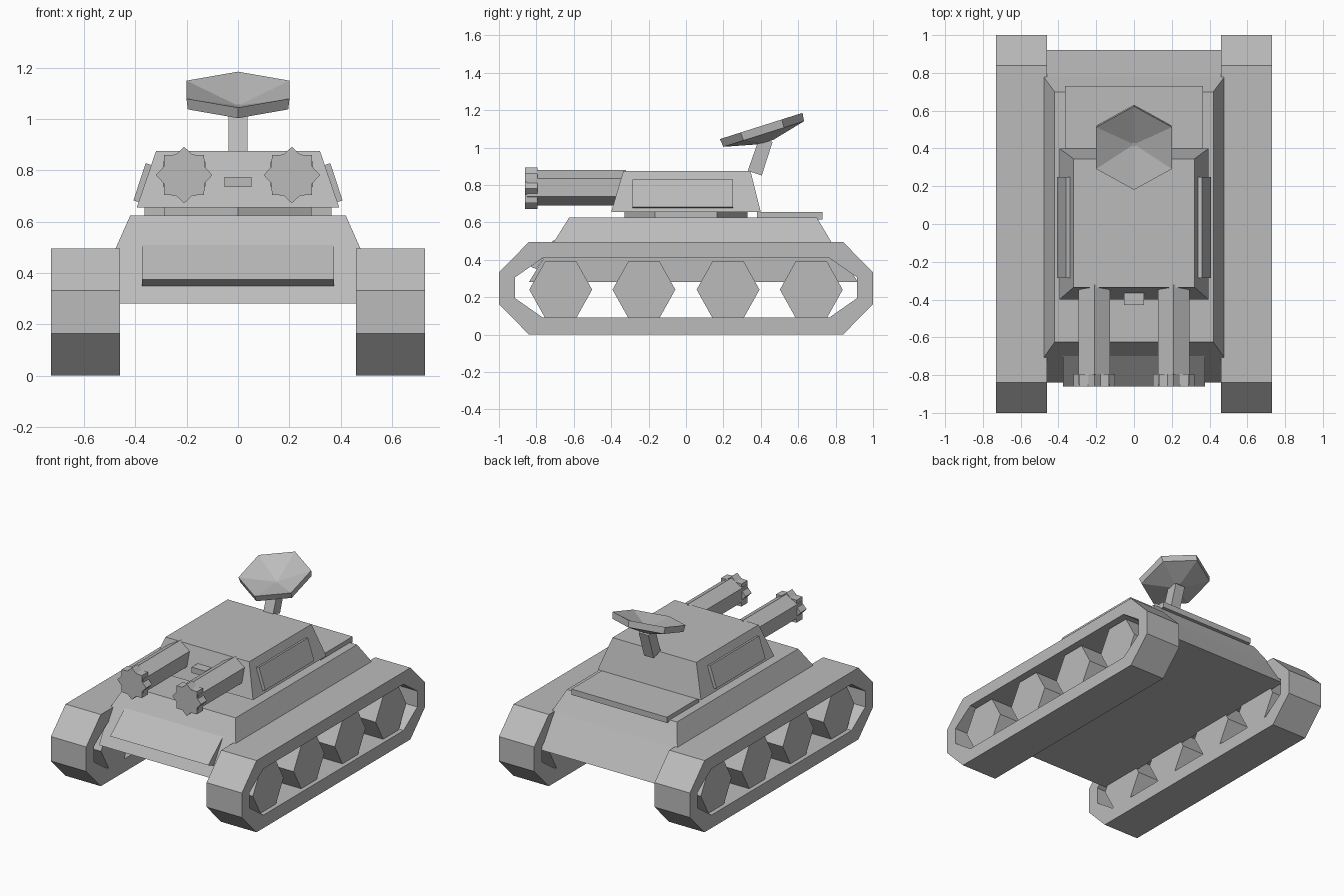
import bpy, bmesh, math

if "Cube" in bpy.data.objects:
    bpy.data.objects.remove(bpy.data.objects["Cube"])

grey = bpy.data.materials.new("plain_grey")
grey.diffuse_color = (0.5, 0.5, 0.5, 1)
grey.use_nodes = True
grey.node_tree.nodes["Principled BSDF"].inputs["Base Color"].default_value = grey.diffuse_color


def loft(name, sections, wrap=False):
    """Skin equal-length loops; cap both ends, or join last to first if wrapped."""
    bm = bmesh.new()
    rows = [[bm.verts.new(p) for p in s] for s in sections]
    n, m = len(rows[0]), len(rows)
    for i in range(m if wrap else m - 1):
        a, b = rows[i], rows[(i + 1) % m]
        for j in range(n):
            k = (j + 1) % n
            bm.faces.new((a[j], a[k], b[k], b[j]))
    if not wrap:
        bm.faces.new(rows[0][::-1])
        bm.faces.new(rows[-1])
    bmesh.ops.recalc_face_normals(bm, faces=bm.faces)
    me = bpy.data.meshes.new(name)
    bm.to_mesh(me)
    bm.free()
    me.materials.append(grey)
    ob = bpy.data.objects.new(name, me)
    bpy.context.collection.objects.link(ob)
    return ob


def rect(hx, y0, y1, z):
    return [(-hx, y0, z), (hx, y0, z), (hx, y1, z), (-hx, y1, z)]


def slab_x(name, x0, x1, yz):
    return loft(name, [[(x, y, z) for y, z in yz] for x in (x0, x1)])


def slab_y(name, y0, y1, xz):
    return loft(name, [[(x, y, z) for x, z in xz] for y in (y0, y1)])


def ngon(n, r, cx=0, cy=0, start=0, r2=None):
    """Polygon points; alternate radius r2 makes a star."""
    return [(cx + q * math.cos(t), cy + q * math.sin(t)) for i in range(n)
            for q, t in [(r2 if r2 and i % 2 else r, start + math.tau * i / n)]]


def oct_loop(y, z0, z1, cut_y, cut_z):
    """Long chamfered track outline in the side plane."""
    return [(-y, z0 + cut_z), (-y + cut_y, z0), (y - cut_y, z0), (y, z0 + cut_z),
            (y, z1 - cut_z), (y - cut_y, z1), (-y + cut_y, z1), (-y, z1 - cut_z)]


# Hull with sloped nose and tail
loft("hull", [rect(0.475, -0.84, 0.92, 0.28), rect(0.48, -0.71, 0.78, 0.49),
              rect(0.42, -0.625, 0.70, 0.625)])
slab_x("nose_plate", -0.375, 0.375, [(-0.70, 0.51), (-0.86, 0.375), (-0.80, 0.35)])
loft("rear_deck_plate", [rect(0.365, 0.38, 0.73, z) for z in (0.615, 0.655)])

# Turret on a six-sided ring
loft("turret_ring", [[(x, y, z) for x, y in ngon(6, 0.33, start=math.pi / 2)]
                     for z in (0.615, 0.66)])
loft("turret", [rect(0.395, -0.40, 0.40, 0.655), rect(0.32, -0.335, 0.345, 0.875)])
loft("turret_sight", [rect(0.053, -0.43, -0.36, z) for z in (0.735, 0.775)])

# Paired parts on both sides
outer = oct_loop(1.0, 0.0, 0.495, 0.16, 0.163)
inner = oct_loop(0.915, 0.09, 0.41, 0.15, 0.105)
for s, side in ((-1, "left"), (1, "right")):
    xa, xb = s * 0.46, s * 0.73
    loft("track_" + side, [[(x, y, z) for y, z in loop] for x, loop in
                           ((xa, outer), (xb, outer), (xb, inner), (xa, inner))], wrap=True)
    for i, y in enumerate((-0.67, -0.225, 0.225, 0.67)):
        slab_x(f"wheel_{side}_{i + 1}", s * 0.46, s * 0.70,
               [(a, 0.24 + b * 1.035) for a, b in ngon(6, 0.168, y)])
    slab_y("turret_panel_" + side, -0.285, 0.25,
           [(s * x, z) for x, z in ((0.383, 0.675), (0.408, 0.683),
                                    (0.36, 0.828), (0.335, 0.82))])
    slab_y("barrel_" + side, -0.85, -0.32, ngon(6, 0.096, s * 0.21, 0.785, math.pi / 2))
    slab_y("muzzle_" + side, -0.86, -0.795, ngon(16, 0.11, s * 0.21, 0.782, 0, 0.086))

# Dish and its leaning post
slab_x("dish_post", -0.037, 0.037, [(0.33, 0.875), (0.405, 0.85), (0.463, 1.03), (0.39, 1.045)])
dish = loft("dish", [[(x, y, z) for x, y in ngon(6, r, start=math.pi / 2)] for r, z in
                     ((0.012, -0.062), (0.232, 0), (0.226, -0.045), (0.04, -0.09))])
dish.location = (0, 0.402, 1.115)
dish.rotation_euler.x = math.radians(17.6)
